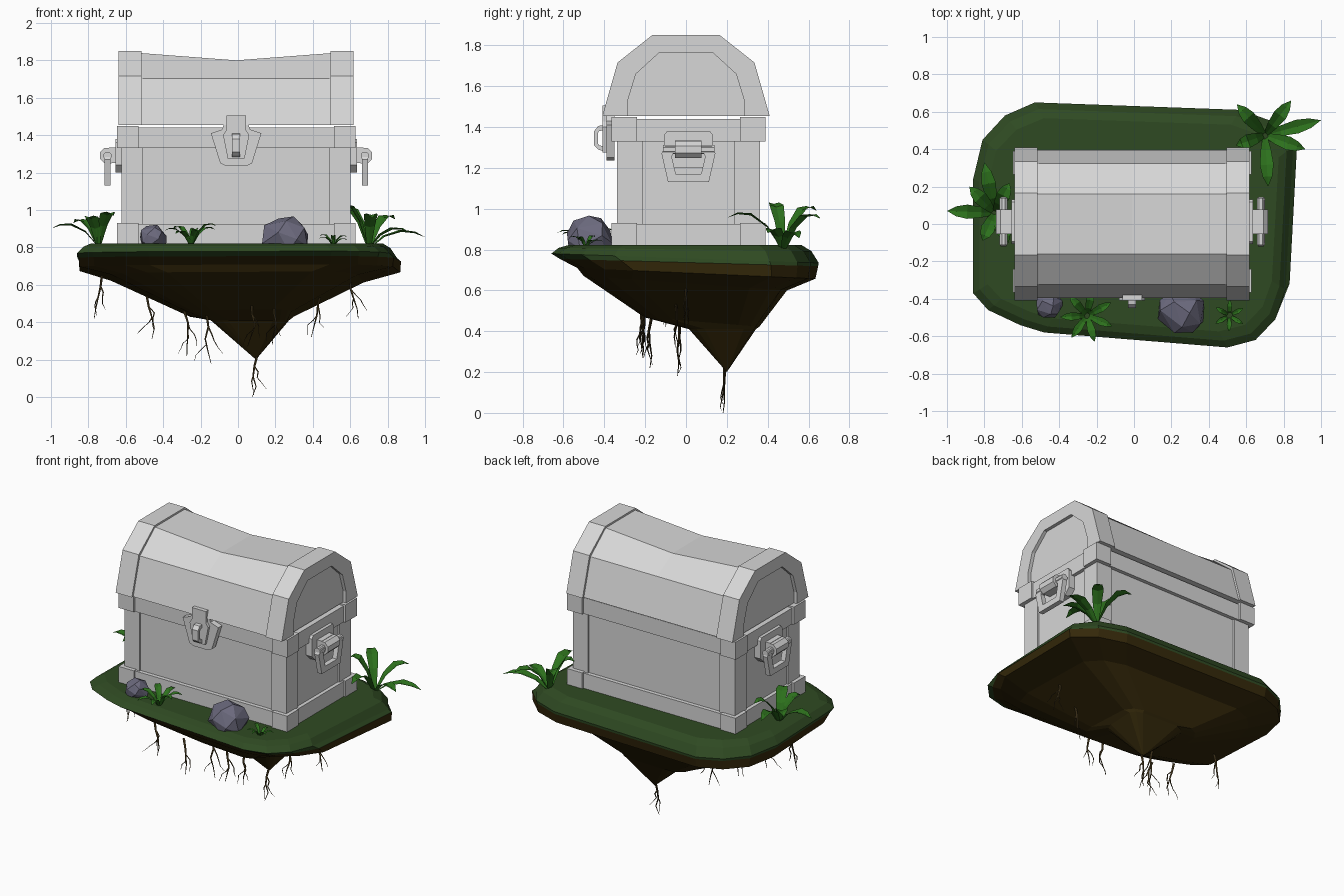
import bpy, bmesh, math, random
from mathutils import Vector

random.seed(4)
cube = bpy.data.objects.get("Cube")
if cube:
    bpy.data.objects.remove(cube, do_unlink=True)


def material(name, rgb):
    m = bpy.data.materials.new(name)
    m.use_nodes = True
    m.diffuse_color = (*rgb, 1)
    m.node_tree.nodes["Principled BSDF"].inputs["Base Color"].default_value = (*rgb, 1)
    return m


GREY = material("plain_grey", (0.68, 0.68, 0.68))
GRASS = material("grass_green", (0.028, 0.068, 0.016))
SOIL = material("soil_brown", (0.034, 0.021, 0.003))
ROCK = material("rock_blue_grey", (0.15, 0.145, 0.21))
LEAF = material("leaf_green", (0.026, 0.165, 0.012))
ROOT = material("root_brown", (0.04, 0.026, 0.008))


def finish(name, bm, mat):
    bmesh.ops.remove_doubles(bm, verts=bm.verts, dist=1e-5)
    bmesh.ops.recalc_face_normals(bm, faces=bm.faces)
    mesh = bpy.data.meshes.new(name)
    bm.to_mesh(mesh)
    bm.free()
    mesh.materials.append(mat)
    obj = bpy.data.objects.new(name, mesh)
    bpy.context.collection.objects.link(obj)
    return obj


def add_loft(bm, rings, caps=True, closed=True):
    """Skin a row of rings holding equal numbers of points."""
    vs = [[bm.verts.new(p) for p in r] for r in rings]
    n = len(vs[0])
    for a, b in zip(vs, vs[1:]):
        for i in range(n if closed else n - 1):
            j = (i + 1) % n
            bm.faces.new((a[i], a[j], b[j], b[i]))
    if caps:
        bm.faces.new(vs[0])
        bm.faces.new(vs[-1])


def loft(name, rings, mat, caps=True):
    bm = bmesh.new()
    add_loft(bm, rings, caps)
    return finish(name, bm, mat)


def at(axis, pts, v):
    """Place 2D points on the plane x = v or y = v."""
    return [(v, a, b) if axis == "x" else (a, v, b) for a, b in pts]


def prism(name, pts, axis, lo, hi, mat=GREY):
    return loft(name, [at(axis, pts, lo), at(axis, pts, hi)], mat)


def frame(name, outer, inner, axis, lo, hi):
    rings = [at(axis, p, v) for p, v in
             ((outer, lo), (outer, hi), (inner, hi), (inner, lo), (outer, lo))]
    return loft(name, rings, GREY, caps=False)


def box(name, x, y, z):
    pts = [(y[0], z[0]), (y[1], z[0]), (y[1], z[1]), (y[0], z[1])]
    return prism(name, pts, "x", *x)


def mirrored(half):
    """Complete a symmetric outline from its right half."""
    return half + [(-a, b) for a, b in reversed(half)]


CX, CY = -0.01, 0.012


def tier(name, hx, hy, z0, z1, inset, drop=0.0):
    """A box with four thicker corner blocks."""
    box(name, (CX - hx + inset, CX + hx - inset), (CY - hy + inset, CY + hy - inset), (z0, z1 - drop))
    for sx, side in ((-1, "right"), (1, "left")):
        for sy, end in ((-1, "front"), (1, "back")):
            box(f"{name}_{end}_{side}_corner",
                sorted((CX + sx * hx, CX + sx * (hx - 0.115))),
                sorted((CY + sy * hy, CY + sy * (hy - 0.125))), (z0, z1))


# Chest base
tier("chest_foot", 0.637, 0.377, 0.8, 0.93, 0.012, 0.005)
tier("chest_body", 0.612, 0.35, 0.9, 1.36, 0.012)
tier("chest_rim", 0.638, 0.377, 1.33, 1.45, 0.014, 0.01)

# Chest lid: sagging middle and two end arches
lid_half = [(0.41, 1.453), (0.335, 1.716), (0.165, 1.85)]
panel_half = [(0.285, 1.453), (0.285, 1.53), (0.245, 1.66), (0.13, 1.765)]
rings = []
for x in (-0.605, -0.5, 0, 0.5, 0.605):
    sag = 0.0 if x else 0.038
    half = [(y * 0.965, z - 0.012 * (z > 1.5) - sag * (z > 1.8)) for y, z in lid_half]
    rings.append(at("x", mirrored(half), CX + x))
loft("lid_middle", rings, GREY)
arch = mirrored(lid_half) + mirrored([(-y, z) for y, z in panel_half])
for s, side in ((-1, "right"), (1, "left")):
    prism(f"lid_{side}_arch", arch, "x", CX + s * 0.505, CX + s * 0.628)

# Front latch
plate = mirrored([(0.055, 1.235), (0.085, 1.25), (0.135, 1.41), (0.075, 1.43), (0.065, 1.46)])
prism("latch_plate", [(CX + x, z) for x, z in plate], "y", -0.39, -0.35)
inner = mirrored([(0.045, 1.275), (0.07, 1.4), (0.05, 1.43)])
prism("latch_hasp", [(CX + x, z) for x, z in inner], "y", -0.408, -0.38)
box("latch_tab", (CX - 0.052, CX + 0.052), (-0.408, -0.36), (1.42, 1.505))
hoop = [(-0.4, 1.28), (-0.43, 1.29), (-0.45, 1.31), (-0.45, 1.38), (-0.43, 1.405), (-0.4, 1.41)]
hole = [(-0.4, 1.305), (-0.425, 1.31), (-0.432, 1.32), (-0.432, 1.37), (-0.425, 1.38), (-0.4, 1.385)]
frame("latch_hoop", hoop, hole, "x", CX - 0.022, CX + 0.022)

# Side handles
grip_out = mirrored([(0.1, 1.13), (0.132, 1.27), (0.115, 1.305)])
grip_in = mirrored([(0.062, 1.17), (0.082, 1.255), (0.075, 1.27)])


def octagon(x, r):
    return [(x + r * math.cos((k + 0.5) * math.pi / 4), 1.29 + r * math.sin((k + 0.5) * math.pi / 4))
            for k in range(8)]


for s, side in ((-1, "right"), (1, "left")):
    back = mirrored([(0.08, 1.2), (0.12, 1.24), (0.12, 1.36), (0.105, 1.38)])
    prism(f"{side}_handle_plate", [(CY + y, z) for y, z in back], "x", CX + s * 0.59, CX + s * 0.645)
    frame(f"{side}_handle_grip", [(CY + y, z) for y, z in grip_out],
          [(CY + y, z) for y, z in grip_in], "x", CX + s * 0.672, CX + s * 0.705)
    prism(f"{side}_handle_pivot", octagon(CX + s * 0.685, 0.046), "y", CY - 0.065, CY + 0.065)
    prism(f"{side}_handle_pin", octagon(CX + s * 0.688, 0.023), "y", CY - 0.125, CY + 0.128)
    box(f"{side}_handle_bracket", sorted((CX + s * 0.64, CX + s * 0.68)),
        (CY - 0.065, CY + 0.065), (1.25, 1.335))

# Floating island
outline = [(-0.53, 0.65), (-0.69, 0.58), (-0.81, 0.45), (-0.86, 0.24), (-0.86, -0.37),
           (-0.78, -0.46), (-0.61, -0.54), (-0.48, -0.58), (0.5, -0.66), (0.65, -0.62),
           (0.755, -0.51), (0.81, -0.35), (0.85, 0.41), (0.75, 0.545), (0.57, 0.61)]


def island_ring(sx, sy, z, tilt, ox=0.0, oy=0.0, bulge=0.0):
    return [(x * sx + ox + bulge * (x > 0.78), y * sy + oy, z - tilt * y) for x, y in outline]


edge = island_ring(1, 1, 0.757, 0.035)
under = island_ring(0.99, 0.965, 0.736, 0.027, oy=0.02, bulge=0.03)
loft("grass_turf", [island_ring(0.91, 0.87, 0.822, 0), island_ring(0.96, 0.945, 0.8, 0.012),
                    edge, under], GRASS)
loft("soil", [under, island_ring(0.985, 0.89, 0.683, 0.04, oy=0.055, bulge=0.03),
              island_ring(0.79, 0.76, 0.635, 0.055),
              island_ring(0.335, 0.43, 0.445, 0.035, 0.015, 0.08),
              island_ring(0.245, 0.25, 0.41, 0, 0.065, 0.18),
              [(0.096, 0.2, 0.2)] * len(outline)], SOIL)


# Rocks
def rock(name, centre, size):
    bm = bmesh.new()
    for k in range(20):
        z = 1 - (2 * k + 1) / 20
        a = k * 2.4 + random.uniform(-0.3, 0.3)
        r = math.sqrt(1 - z * z)
        p = (r * math.cos(a), r * math.sin(a), z)
        bm.verts.new([c + d * q for c, d, q in zip(centre, size, p)])
    bmesh.ops.convex_hull(bm, input=bm.verts)
    finish(name, bm, ROCK)


rock("large_rock", (0.255, -0.47, 0.85), (0.138, 0.122, 0.122))
rock("small_rock", (-0.457, -0.435, 0.85), (0.08, 0.072, 0.075))


# Plants: arched, folded leaves around a root point
def plant(name, base, tips, width):
    bm = bmesh.new()
    base = Vector(base)
    for tip in tips:
        tip = Vector(tip)
        ctrl = base.lerp(tip, 0.45)
        ctrl.z = tip.z + 0.25 * (tip - base).length
        side = (tip - base).cross(Vector((0, 0, 1))).normalized()
        rings = []
        for t, w in ((0, 0.3), (0.3, 0.75), (0.6, 1), (0.82, 0.7), (1, 0)):
            p = base.lerp(ctrl, t).lerp(ctrl.lerp(tip, t), t)
            off = side * width * w
            lift = Vector((0, 0, width * w * 0.3))
            rings.append([p - off + lift, p, p + off + lift])
        add_loft(bm, rings, caps=False, closed=False)
    finish(name, bm, LEAF)


def spread(c, r, h, n):
    return [(c[0] + r * math.cos(k * math.tau / n + 0.5), c[1] + r * math.sin(k * math.tau / n + 0.5),
             c[2] + h * random.uniform(0.5, 1)) for k in range(n)]


plant("back_plant", (0.7, 0.475, 0.79),
      [(0.84, 0.66, 0.95), (1.0, 0.555, 0.855), (0.915, 0.4, 0.88), (0.717, 0.2, 0.955),
       (0.545, 0.42, 1.01), (0.55, 0.64, 0.99)], 0.037)
plant("side_plant", (-0.745, 0.06, 0.8),
      [(-1.0, 0.07, 0.9), (-0.8, 0.33, 0.93), (-0.81, -0.09, 0.95), (-0.665, 0.22, 0.97),
       (-0.67, -0.1, 0.97), (-0.88, 0.2, 0.93)], 0.038)
for name, c, r, h, n, w in (("front_plant", (-0.25, -0.49, 0.8), 0.145, 0.125, 7, 0.022),
                            ("small_front_plant", (0.51, -0.49, 0.8), 0.085, 0.075, 6, 0.013)):
    plant(name, c, spread(c, r, h, n), w)


# Hanging roots: tapering three-sided forks
def strand(bm, start, length, radius, lean):
    p, path, rings = Vector(start), [], []
    for k in range(5):
        r = radius * (1 - 0.2 * k)
        path.append(p.copy())
        rings.append([p + Vector((r * math.cos(a), r * math.sin(a), 0)) for a in (0, 2.1, 4.2)])
        p += Vector((lean + random.uniform(-0.02, 0.02), random.uniform(-0.015, 0.01), -length / 4))
    add_loft(bm, rings)
    return path


bm = bmesh.new()
for x, y, z, length in ((-0.73, -0.1, 0.65, 0.23), (-0.49, -0.2, 0.54, 0.23), (-0.29, -0.17, 0.46, 0.24),
                        (-0.17, -0.03, 0.44, 0.26), (0.07, -0.22, 0.5, 0.23), (0.19, -0.2, 0.5, 0.22),
                        (0.1, 0.19, 0.22, 0.22), (0.44, -0.05, 0.55, 0.23), (0.6, 0.0, 0.63, 0.21)):
    path = strand(bm, (x, y, z), length, 0.009, 0)
    strand(bm, path[1], length * 0.55, 0.006, 0.012)
    strand(bm, path[2], length * 0.45, 0.005, -0.012)
finish("hanging_roots", bm, ROOT)
